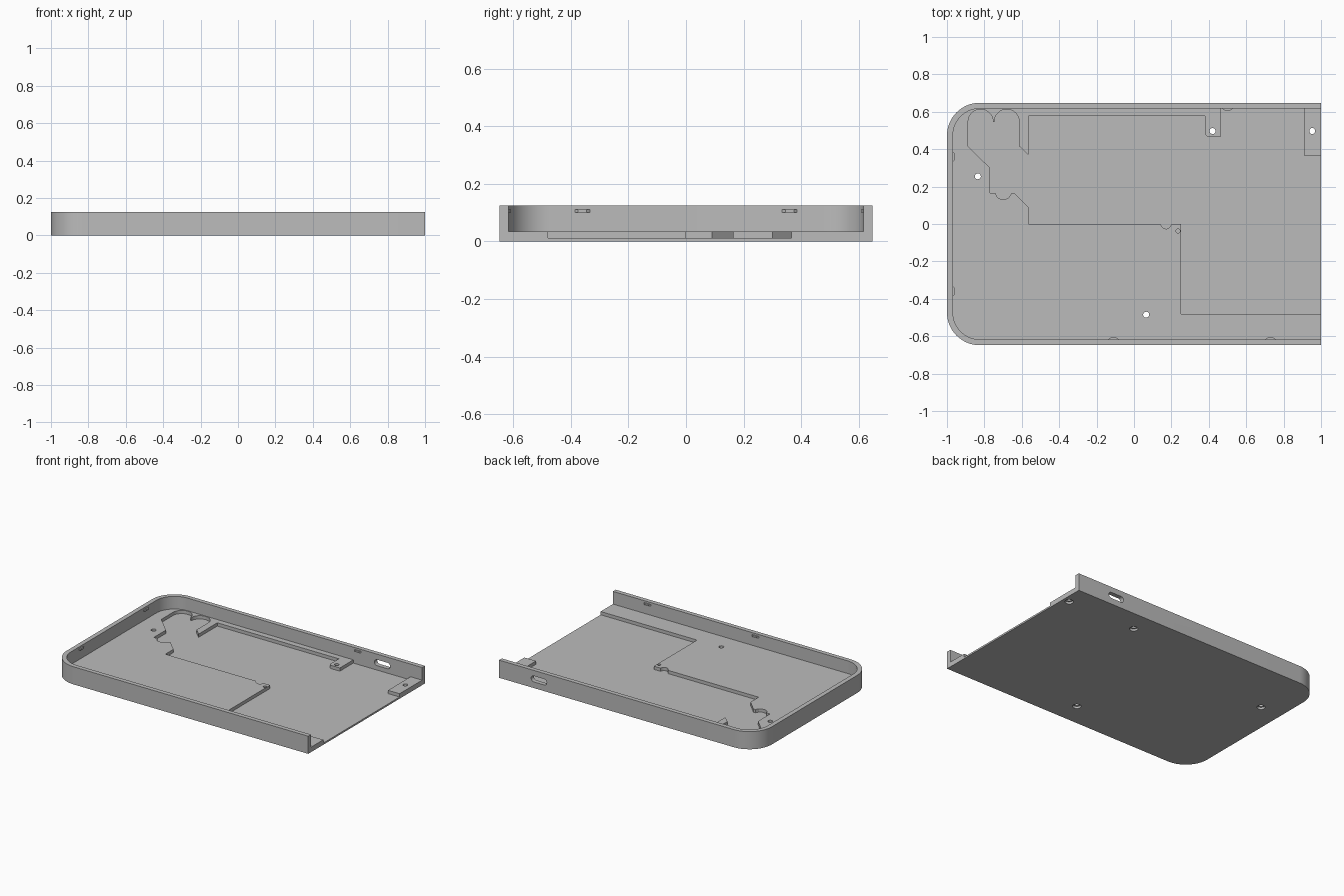
import bpy, bmesh, math
from mathutils import Matrix

if "Cube" in bpy.data.objects:
    bpy.data.objects.remove(bpy.data.objects["Cube"])

grey = bpy.data.materials.new("plain_grey")
grey.diffuse_color = (0.5, 0.5, 0.5, 1)
grey.use_nodes = True
grey.node_tree.nodes["Principled BSDF"].inputs["Base Color"].default_value = grey.diffuse_color


def arc(cx, cy, r, a0, a1, n=16):
    """Points on an arc, angles in degrees."""
    return [(cx + r * math.cos(math.radians(a0 + (a1 - a0) * i / n)),
             cy + r * math.sin(math.radians(a0 + (a1 - a0) * i / n)))
            for i in range(n + 1)]


def prism(name, pts, z0, z1, matrix=None):
    """Extrude a flat outline from z0 to z1."""
    bm = bmesh.new()
    face = bm.faces.new([bm.verts.new((x, y, z0)) for x, y in pts])
    top = bmesh.ops.extrude_face_region(bm, geom=[face])["geom"]
    verts = [v for v in top if isinstance(v, bmesh.types.BMVert)]
    bmesh.ops.translate(bm, vec=(0, 0, z1 - z0), verts=verts)
    bmesh.ops.recalc_face_normals(bm, faces=bm.faces)
    if matrix:
        bm.transform(matrix)
    mesh = bpy.data.meshes.new(name)
    bm.to_mesh(mesh)
    bm.free()
    mesh.materials.append(grey)
    ob = bpy.data.objects.new(name, mesh)
    bpy.context.collection.objects.link(ob)
    return ob


def cut(target, cutter):
    """Subtract the cutter and discard it."""
    cutter.hide_render = True
    mod = target.modifiers.new("cut", "BOOLEAN")
    mod.operation, mod.solver, mod.object = "DIFFERENCE", "EXACT", cutter
    bpy.context.view_layer.objects.active = target
    bpy.ops.object.modifier_apply(modifier=mod.name)
    bpy.data.objects.remove(cutter, do_unlink=True)


def tray_outline(left, half, r, right):
    """Rectangle with two rounded corners at the left end."""
    return ([(right, -half), (right, half)]
            + arc(left + r, half - r, r, 90, 180)
            + arc(left + r, -half + r, r, 180, 270))


H, WALL, FLOOR, LOW = 0.124, 0.617, 0.035, 0.012

# Tray shell, open at the right end
tray = prism("tray", tray_outline(-1, 0.648, 0.175, 1), 0, H)
cut(tray, prism("cavity", tray_outline(-0.968, WALL, 0.143, 1.2), FLOOR, 0.3))

# Stepped pocket in the floor, with the two round lobes at the back left
pocket = [(1.2, -0.48), (0.25, -0.48), (0.25, 0), (0.2, 0)]
pocket += arc(0.172, 0, 0.026, -20, -160, 8)
pocket += [(0.14, 0), (-0.565, 0), (-0.565, 0.09), (-0.64, 0.165), (-0.655, 0.165),
           (-0.668, 0.142), (-0.685, 0.133), (-0.712, 0.133), (-0.73, 0.142),
           (-0.742, 0.165), (-0.77, 0.165), (-0.77, 0.3), (-0.887, 0.415)]
pocket += arc(-0.82, 0.546, 0.067, 180, 0)
pocket += arc(-0.68, 0.546, 0.067, 180, 0)
pocket += [(-0.613, 0.415), (-0.565, 0.37), (-0.565, 0.577), (0.38, 0.577)]
pocket += arc(0.4, 0.487, 0.02, 180, 270, 6)
pocket += [(0.465, 0.467), (0.465, WALL), (0.91, WALL), (0.91, 0.367), (1.2, 0.367)]
cut(tray, prism("pocket", pocket, LOW, 0.06))

# Screw holes, wider from below
for x, y in [(-0.835, 0.255), (0.065, -0.485), (0.42, 0.497), (0.953, 0.497)]:
    cut(tray, prism("hole", arc(x, y, 0.016, 0, 345, 23), -0.1, 0.1))
    cut(tray, prism("counterbore", arc(x, y, 0.027, 0, 345, 23), -0.1, 0.015))
cut(tray, prism("pin_hole", arc(0.235, -0.037, 0.011, 0, 345, 23), 0.02, 0.1))

# Rounded slot through the back wall
slot = arc(0.73, 0.064, 0.021, -90, 90, 10) + arc(0.65, 0.064, 0.021, 90, 270, 10)
cut(tray, prism("slot", slot, -0.75, -0.6, Matrix.Rotation(math.radians(90), 4, "X")))

bpy.ops.object.select_all(action="DESELECT")
tray.select_set(True)
bpy.context.view_layer.objects.active = tray
bpy.ops.object.shade_smooth_by_angle(angle=math.radians(30))

# Small lid clips on the inner walls: position and facing angle
clip = [(-0.026, -0.005), (0.026, -0.005), (0.026, 0.002), (0.015, 0.01),
        (-0.015, 0.01), (-0.026, 0.002)]
for i, (x, y, a) in enumerate([(-0.968, 0.36, -90), (-0.968, -0.36, -90),
                               (-0.11, -WALL, 0), (0.73, -WALL, 0), (0.5, WALL, 180)]):
    place = Matrix.Translation((x, y, 0)) @ Matrix.Rotation(math.radians(a), 4, "Z")
    prism(f"lid_clip_{i + 1}", clip, 0.1, 0.111, place)
